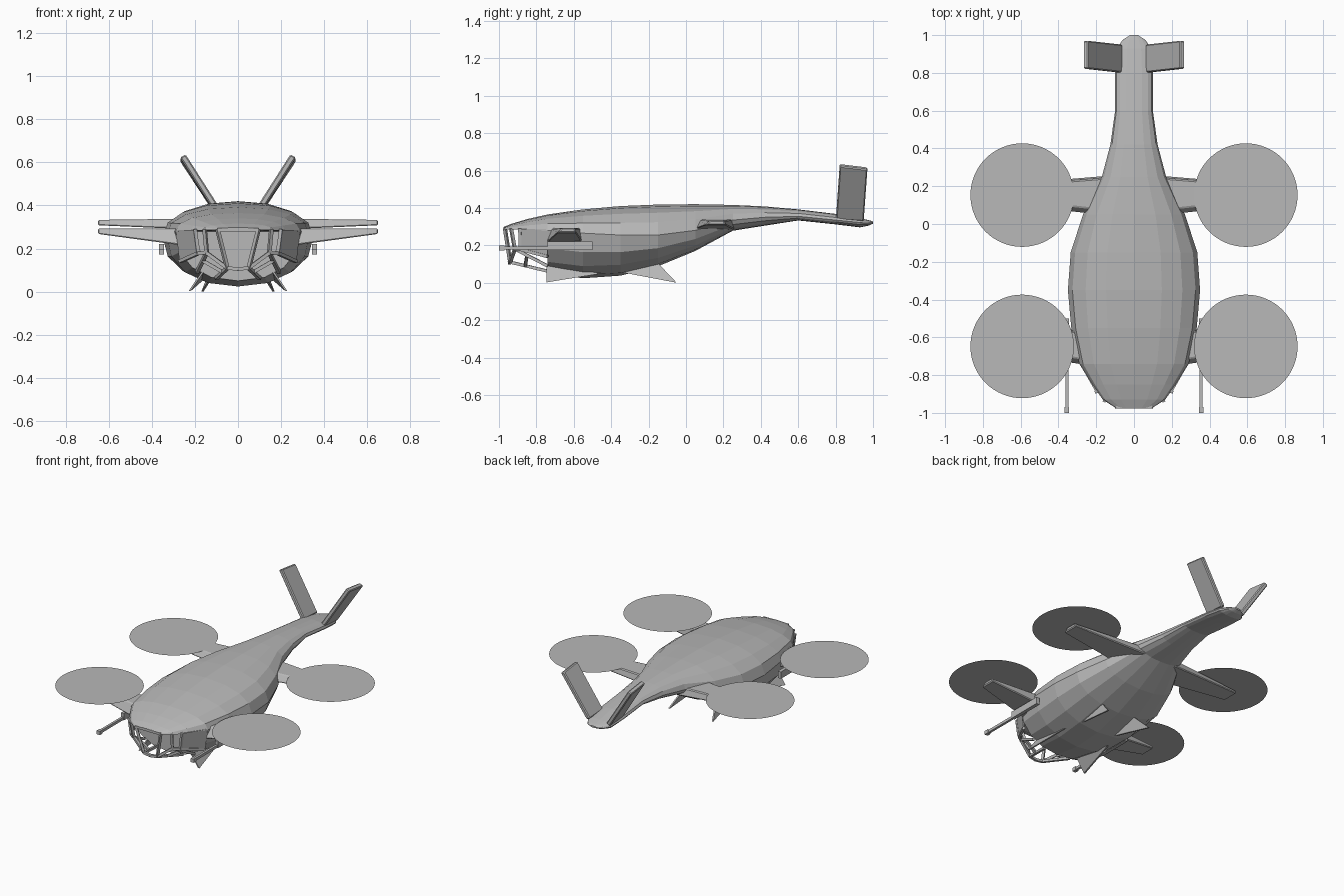
import bpy, bmesh, math
from mathutils import Vector

if "Cube" in bpy.data.objects:
    bpy.data.objects.remove(bpy.data.objects["Cube"])

grey = bpy.data.materials.new("plain grey")
grey.diffuse_color = (0.48, 0.48, 0.48, 1)
grey.use_nodes = True
grey.node_tree.nodes["Principled BSDF"].inputs["Base Color"].default_value = grey.diffuse_color


def finish(name, bm, recalc=True):
    if recalc:
        bmesh.ops.recalc_face_normals(bm, faces=bm.faces)
    me = bpy.data.meshes.new(name)
    bm.to_mesh(me)
    bm.free()
    me.materials.append(grey)
    ob = bpy.data.objects.new(name, me)
    bpy.context.collection.objects.link(ob)
    return ob


def loft(name, rings, bevel=0):
    """Skin a list of equal-length point rings and cap both ends."""
    bm = bmesh.new()
    vs = [[bm.verts.new(p) for p in r] for r in rings]
    n = len(rings[0])
    for a, b in zip(vs, vs[1:]):
        for i in range(n):
            j = (i + 1) % n
            bm.faces.new((a[i], a[j], b[j], b[i]))
    bm.faces.new(vs[0])
    bm.faces.new(vs[-1])
    ob = finish(name, bm)
    if bevel:
        m = ob.modifiers.new("bevel", 'BEVEL')
        m.width, m.segments = bevel, 1
    return ob


def strut(name, a, b, w=0.014):
    """Square bar between two points."""
    a, b = Vector(a), Vector(b)
    d = (b - a).normalized()
    u = d.cross(Vector((0, 0, 1)))
    if u.length < 0.1:
        u = Vector((1, 0, 0))
    u.normalize()
    v = d.cross(u)
    offs = [(u * i + v * j) * w / 2 for i, j in ((1, 1), (-1, 1), (-1, -1), (1, -1))]
    return loft(name, [[a + o for o in offs], [b + o for o in offs]])


def box(name, c, s):
    x, y, z = (k / 2 for k in s)
    return loft(name, [[(c[0] + i * x, c[1] + e, c[2] + j * z)
                        for i, j in ((1, 1), (-1, 1), (-1, -1), (1, -1))] for e in (-y, y)])


def section(y, w, mid, top, bot, n=16, half=False):
    pts = []
    for i in range(n // 2 + 1 if half else n):
        t = 2 * math.pi * i / n
        c, s = math.cos(t), math.sin(t)
        x = math.copysign(abs(c) ** 0.9, c) * w if abs(c) > 1e-6 else 0
        h = (top - mid) if s > 0 else (mid - bot)
        z = mid + (math.copysign(abs(s) ** 0.9, s) * h if abs(s) > 1e-6 else 0)
        pts.append((x, y, z))
    return pts


# Main body and tail boom: y, half width, widest height, top, bottom
hull = [(-0.74, .29, .28, .365, .05), (-0.55, .332, .265, .392, .024),
        (-0.35, .35, .255, .41, .038), (-0.15, .335, .255, .418, .088),
        (0.05, .27, .28, .42, .17), (0.25, .17, .335, .416, .278),
        (0.42, .125, .35, .408, .305), (0.60, .10, .355, .392, .333),
        (0.80, .10, .335, .368, .312), (0.93, .09, .322, .345, .296),
        (0.975, .06, .318, .335, .305), (1.0, .02, .322, .328, .316)]
loft("fuselage", [section(*r) for r in hull])

# Cockpit roof: upper half of the section, drawn forward to a blunt nose
roof = [(-0.74, .29, .28, .365), (-0.85, .222, .282, .34),
        (-0.93, .165, .285, .316), (-0.975, .095, .285, .298)]
loft("cockpit_roof", [section(*r, 0, half=True) for r in roof])

for side, s in (("right", 1), ("left", -1)):
    def P(x, y, z):
        return (x * s, y, z)

    # Cockpit side panel
    panel = [(.205, -.885, .287), (.288, -.74, .285), (.272, -.74, .14), (.185, -.89, .178)]
    loft(side + "_cockpit_panel", [[P(*p) for p in panel],
                                   [P(p[0] - .012, p[1], p[2]) for p in panel]])

    # Window frame bars
    bars = [((.095, -.968, .29), (.05, -.94, .11)),
            ((.155, -.935, .29), (.145, -.915, .18)),
            ((.20, -.888, .29), (.185, -.885, .178)),
            ((.0, -.945, .105), (.05, -.94, .11)),
            ((.05, -.94, .11), (.145, -.915, .18)),
            ((.145, -.915, .18), (.185, -.885, .178)),
            ((.185, -.885, .178), (.27, -.74, .14)),
            ((.05, -.94, .11), (.10, -.74, .062)),
            ((.145, -.915, .18), (.19, -.74, .09)),
            ((.0, -.968, .288), (.095, -.968, .288)),
            ((.07, -.86, .09), (.165, -.85, .145))]
    for i, (a, b) in enumerate(bars):
        strut(f"{side}_window_bar_{i + 1}", P(*a), P(*b), .016)

    # Tapered wings: root and tip as y-front, y-back, z-low, z-high
    wings = {"front": (.24, (-.75, -.55, .212, .292), (-.69, -.585, .268, .293)),
             "rear": (.12, (.04, .258, .285, .34), (.10, .215, .308, .333))}
    for nm, (x0, root, tip) in wings.items():
        ring = lambda x, r: [P(x, r[0], r[2]), P(x, r[1], r[2]),
                             P(x, r[1] - .012, r[3]), P(x, r[0] + .03, r[3])]
        loft(f"{side}_{nm}_wing", [ring(x0, root), ring(.65, tip)], .006)

    # Flat rotor discs
    for nm, y, z in (("front", -.648, .31), ("rear", .153, .338)):
        bm = bmesh.new()
        bmesh.ops.create_circle(bm, cap_ends=True, segments=64, radius=.274)
        bmesh.ops.translate(bm, verts=bm.verts, vec=P(.592, y, z))
        finish(f"{side}_{nm}_rotor_disc", bm, False)

    # V tail fins
    fin = [(.075, .802, .345), (.075, .95, .335), (.257, .97, .612), (.257, .822, .63)]
    loft(side + "_tail_fin", [[P(p[0] - .014, p[1], p[2] + .007) for p in fin],
                              [P(p[0] + .012, p[1], p[2] - .007) for p in fin]], .006)

    # Guns under the front wings
    box(side + "_gun_body", P(.355, -.62, .198), (.024, .24, .046))
    box(side + "_gun_barrel", P(.355, -.86, .186), (.016, .27, .018))
    box(side + "_gun_muzzle", P(.355, -.985, .186), (.024, .03, .025))

    # Landing skid blades: triangles splayed outward
    blades = {"front": [(.165, -.745, .09), (.225, -.745, .002), (.17, -.45, .05)],
              "rear": [(.13, -.34, .055), (.165, -.05, .0), (.125, -.15, .105)]}
    for nm, tri in blades.items():
        loft(f"{side}_{nm}_skid", [[P(p[0] - .005, p[1], p[2]) for p in tri],
                                   [P(p[0] + .005, p[1], p[2]) for p in tri]])
